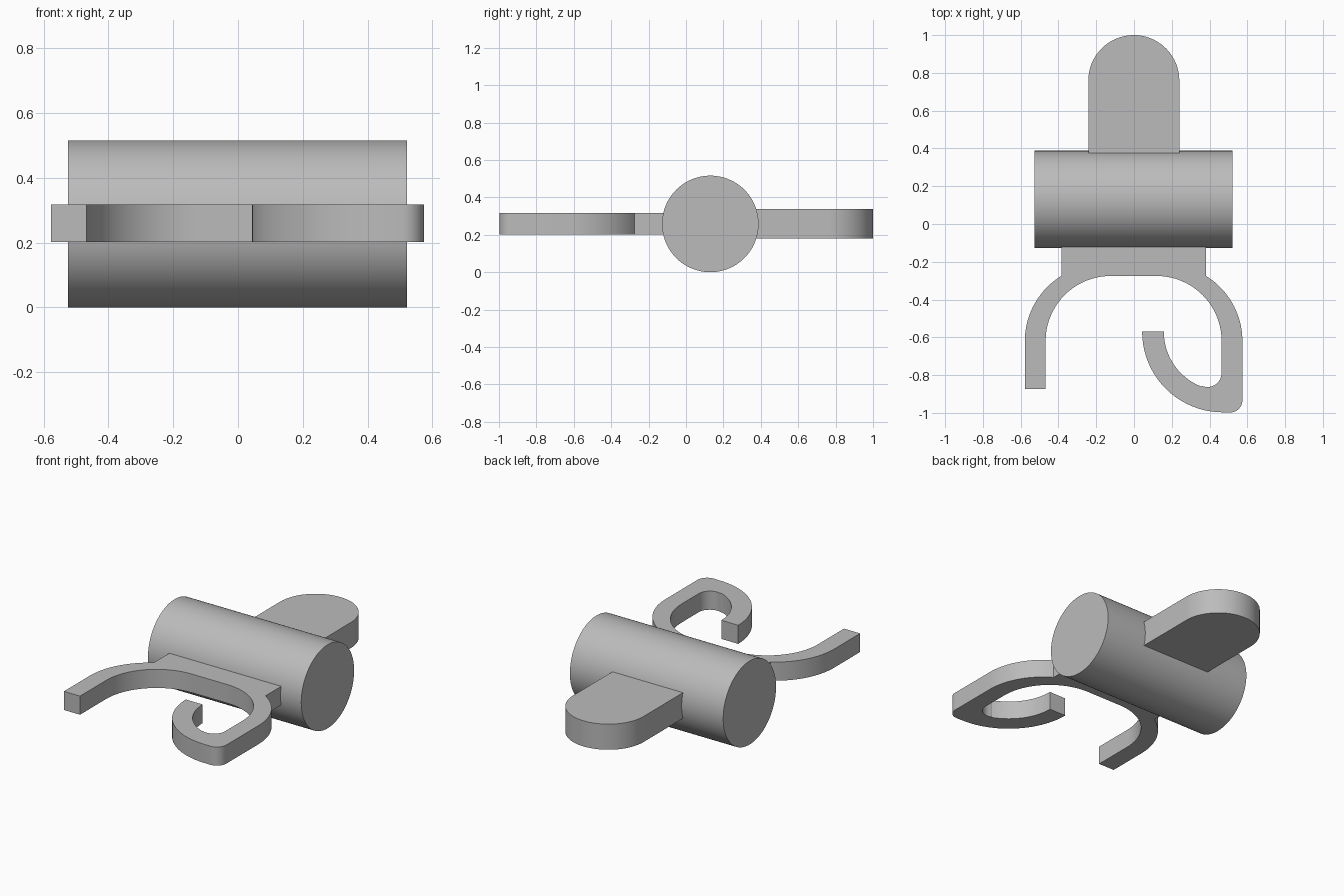
import bpy, bmesh, math

if "Cube" in bpy.data.objects:
    bpy.data.objects.remove(bpy.data.objects["Cube"])

grey = bpy.data.materials.new("plain grey")
grey.diffuse_color = (0.5, 0.5, 0.5, 1)
grey.use_nodes = True
grey.node_tree.nodes["Principled BSDF"].inputs["Base Color"].default_value = grey.diffuse_color


def arc(cx, cy, r, a0, a1, n=20):
    """Points on an arc, angles in degrees."""
    angles = [math.radians(a0 + (a1 - a0) * i / n) for i in range(n + 1)]
    return [(cx + r * math.cos(a), cy + r * math.sin(a)) for a in angles]


def finish(name, bm):
    bmesh.ops.recalc_face_normals(bm, faces=bm.faces[:])
    mesh = bpy.data.meshes.new(name)
    bm.to_mesh(mesh)
    bm.free()
    mesh.materials.append(grey)
    ob = bpy.data.objects.new(name, mesh)
    bpy.context.collection.objects.link(ob)
    bpy.ops.object.select_all(action='DESELECT')
    ob.select_set(True)
    bpy.context.view_layer.objects.active = ob
    bpy.ops.object.shade_smooth_by_angle(angle=math.radians(25))
    return ob


def slab(name, outline, z0, z1):
    """Extrude a flat outline from z0 up to z1."""
    bm = bmesh.new()
    face = bm.faces.new([bm.verts.new((x, y, z0)) for x, y in outline])
    top = bmesh.ops.extrude_face_region(bm, geom=[face], use_keep_orig=True)
    for v in top["geom"]:
        if isinstance(v, bmesh.types.BMVert):
            v.co.z = z1
    return finish(name, bm)


# Barrel lying along x
bm = bmesh.new()
bmesh.ops.create_cone(bm, cap_ends=True, segments=96, radius1=0.258, radius2=0.258, depth=1.047)
barrel = finish("barrel", bm)
barrel.rotation_euler = (0, math.pi / 2, 0)
barrel.location = (-0.002, 0.13, 0.258)

# Rounded tab behind the barrel
slab("rear_tab", [(0.24, 0.372)] + arc(-0.001, 0.759, 0.241, 0, 180, 40) + [(-0.242, 0.372)],
     0.18, 0.338)

# Front clip: mounting plate, straight left arm, hooked right arm, as one outline
shoulder = 58.6
clip = [(-0.384, -0.115)]
clip += arc(-0.173, -0.62, 0.405, 180 - shoulder, 180)             # left arm, outside
clip += [(-0.578, -0.873), (-0.468, -0.873)]
clip += arc(-0.123, -0.62, 0.345, 180, 90)                         # left arm, inside
clip += arc(0.119, -0.62, 0.345, 90, 0)                            # right arm, inside
clip += arc(0.389, -0.788, 0.075, 0, -110, 14)                     # hook, inner bend
clip += arc(0.47, -0.57, 0.312, 248, 180)                          # hook, inner sweep
clip += arc(0.47, -0.57, 0.427, 180, 270)                          # hook, outer sweep
clip += arc(0.508, -0.932, 0.066, 270, 360, 12)                    # hook, outer corner
clip += arc(0.169, -0.62, 0.405, 0, shoulder)                      # right arm, outside
clip += [(0.38, -0.115)]
slab("front_clip", clip, 0.202, 0.317)
